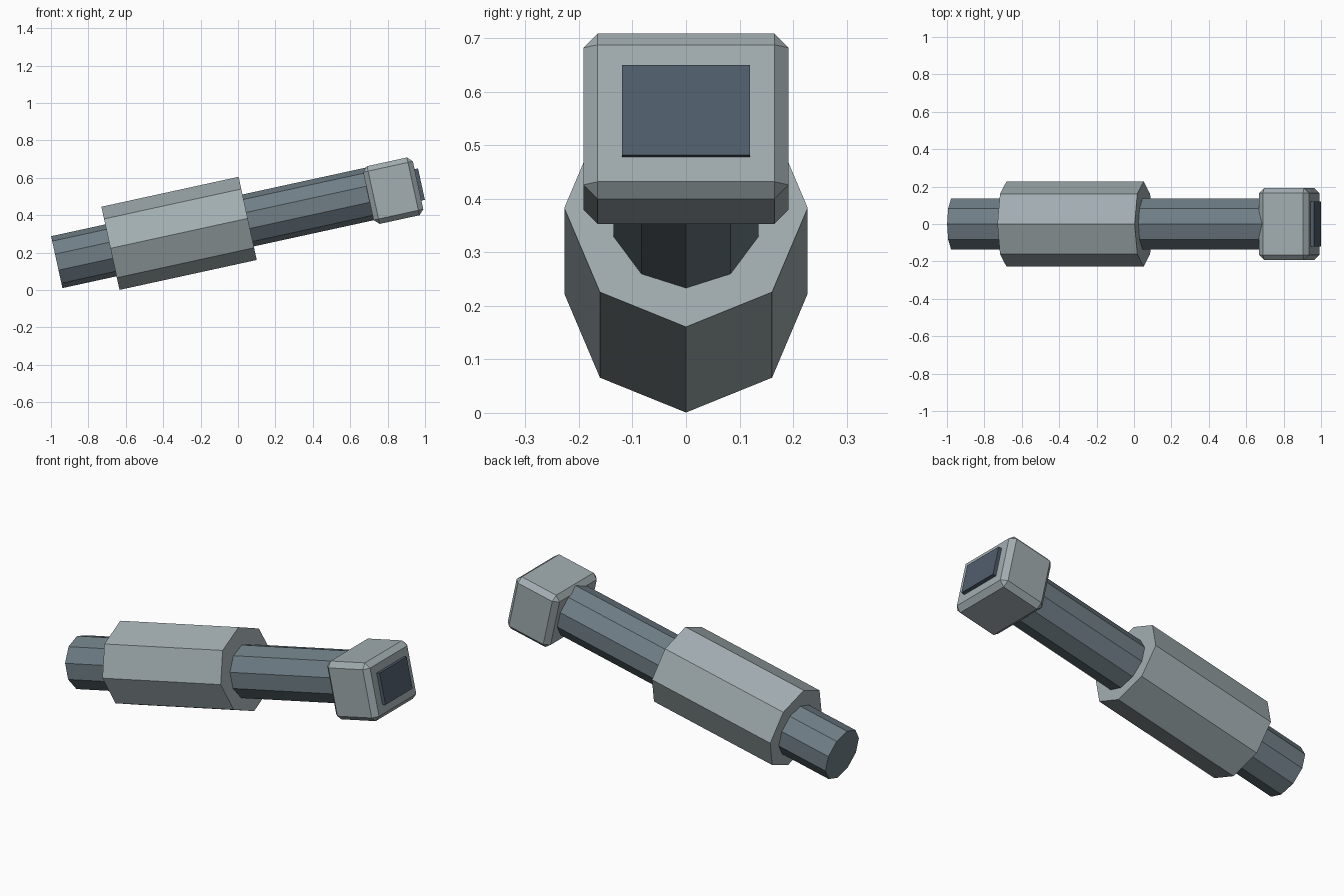
import bpy, bmesh
from math import sin, cos, pi, radians
from mathutils import Matrix, Vector

if "Cube" in bpy.data.objects:
    bpy.data.objects.remove(bpy.data.objects["Cube"])

TILT = radians(12.3)
ROT = Matrix.Rotation(-TILT, 4, 'Y')   # lifts the +x end


def material(name, rgb):
    m = bpy.data.materials.new(name)
    m.diffuse_color = (*rgb, 1)
    m.use_nodes = True
    m.node_tree.nodes["Principled BSDF"].inputs["Base Color"].default_value = m.diffuse_color
    return m


SHELL = material("shell_grey", (0.36, 0.42, 0.44))
STEEL = material("steel_blue", (0.16, 0.21, 0.24))
GLASS = material("dark_glass", (0.08, 0.11, 0.15))


def finish(bm, name, pos, mat):
    bmesh.ops.recalc_face_normals(bm, faces=bm.faces)
    me = bpy.data.meshes.new(name)
    bm.to_mesh(me)
    bm.free()
    me.materials.append(mat)
    ob = bpy.data.objects.new(name, me)
    ob.matrix_world = Matrix.Translation(pos) @ ROT
    bpy.context.collection.objects.link(ob)
    return ob


def prism(name, sides, r, length, pos, mat):
    """Prism along the tilted x axis, starting at pos, one corner pointing down."""
    bm = bmesh.new()
    ring = [bm.verts.new((0, r * sin(2 * pi * i / sides), -r * cos(2 * pi * i / sides)))
            for i in range(sides)]
    cap = bm.faces.new(ring)
    ext = bmesh.ops.extrude_face_region(bm, geom=[cap], use_keep_orig=True)
    verts = [v for v in ext["geom"] if isinstance(v, bmesh.types.BMVert)]
    bmesh.ops.translate(bm, verts=verts, vec=(length, 0, 0))
    return finish(bm, name, pos, mat)


def box(name, size, pos, mat, bevel=0):
    bm = bmesh.new()
    bmesh.ops.create_cube(bm, size=1)
    bmesh.ops.scale(bm, vec=size, verts=bm.verts)
    if bevel:
        bmesh.ops.bevel(bm, geom=bm.edges[:], offset=bevel, segments=1,
                        profile=0.5, affect='EDGES')
    return finish(bm, name, pos, mat)


# Octagonal grip sleeve and the ten-sided tube running through it
prism("sleeve", 8, 0.2275, 0.751, (-0.682, 0, 0.223), SHELL)
prism("tube", 10, 0.142, 1.81, (-0.969, 0, 0.149), STEEL)

# Chamfered head with a raised dark panel on its front face
head_pos = Vector((0.83, 0, 0.531))
box("head", (0.272, 0.384, 0.316), head_pos, SHELL, bevel=0.027)
panel_pos = head_pos + ROT @ Vector((0.143, 0, 0.002))
box("front_panel", (0.024, 0.24, 0.172), panel_pos, GLASS)
